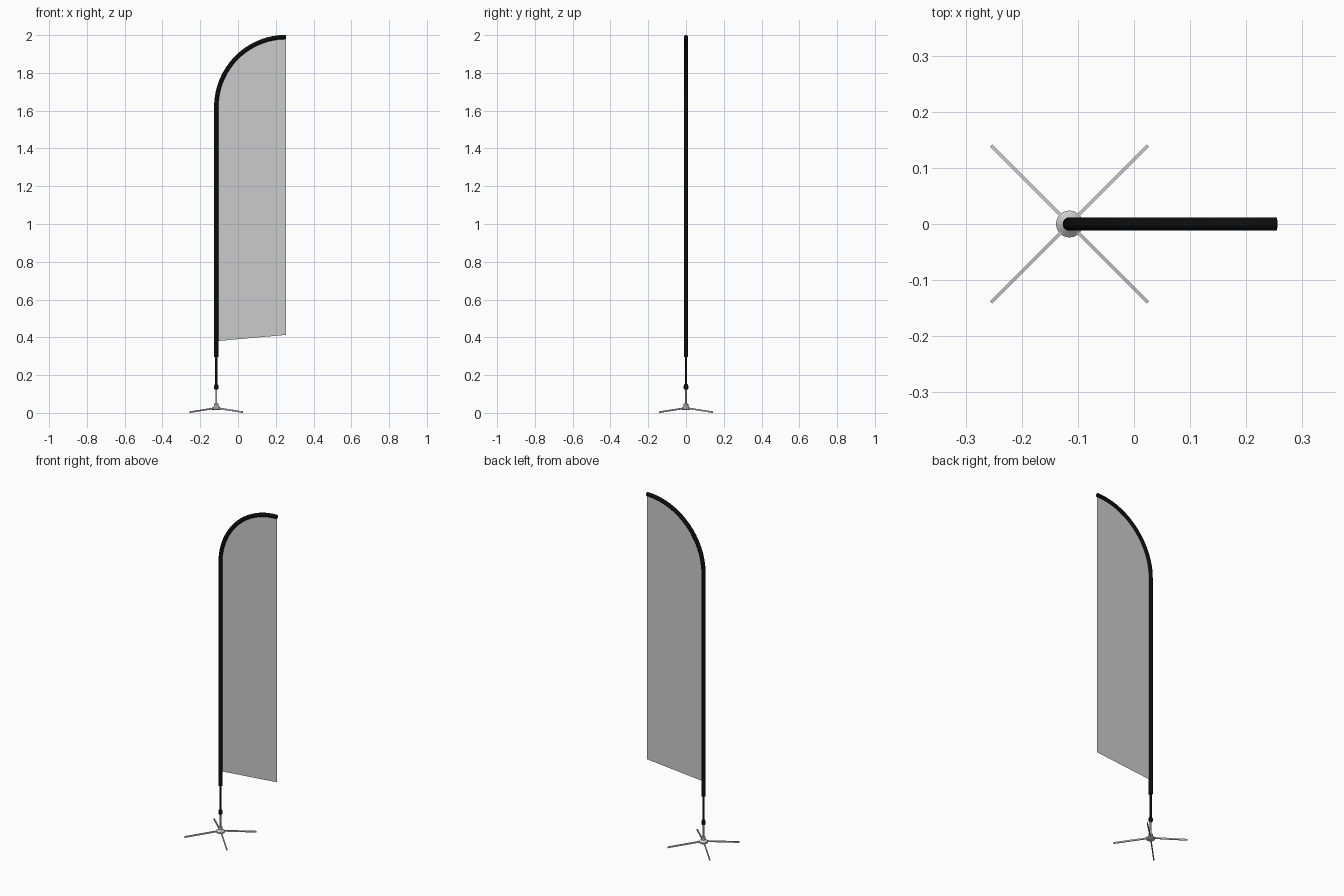
import bpy, bmesh, math
from mathutils import Vector

if "Cube" in bpy.data.objects:
    bpy.data.objects.remove(bpy.data.objects["Cube"])

PX = -0.115            # pole axis
END, BEND, R = 0.255, 1.62, 0.37

black = bpy.data.materials.new("black")
black.diffuse_color = (0.004, 0.004, 0.004, 1)
black.use_nodes = True
black.node_tree.nodes["Principled BSDF"].inputs["Base Color"].default_value = black.diffuse_color


def finish(ob, mat=None, smooth=True):
    if mat:
        ob.data.materials.append(mat)
    if smooth:
        bpy.ops.object.select_all(action='DESELECT')
        ob.select_set(True)
        bpy.context.view_layer.objects.active = ob
        bpy.ops.object.shade_smooth_by_angle(angle=math.radians(40))
    return ob


def new_object(name, bm):
    me = bpy.data.meshes.new(name)
    bm.to_mesh(me)
    bm.free()
    ob = bpy.data.objects.new(name, me)
    bpy.context.collection.objects.link(ob)
    return ob


def lathe(name, profile, mat=None, sides=24):
    """Turn (radius, z) points around the pole axis and cap both ends."""
    bm = bmesh.new()
    rings = [[bm.verts.new((PX + r * math.cos(2 * math.pi * i / sides),
                            r * math.sin(2 * math.pi * i / sides), z))
              for i in range(sides)] for r, z in profile]
    for a, b in zip(rings, rings[1:]):
        for i in range(sides):
            j = (i + 1) % sides
            bm.faces.new((a[i], a[j], b[j], b[i]))
    bm.faces.new(rings[0][::-1])
    bm.faces.new(rings[-1])
    return finish(new_object(name, bm), mat)


def tube(name, points, radius, mat=None, sides=16):
    """Sweep a circle along a path lying in the xz plane."""
    bm = bmesh.new()
    rings = []
    for k, p in enumerate(points):
        t = (points[min(k + 1, len(points) - 1)] - points[max(k - 1, 0)]).normalized()
        n = Vector((0, 1, 0)).cross(t)
        rings.append([bm.verts.new(p + radius * (math.cos(a) * n + math.sin(a) * Vector((0, 1, 0))))
                      for a in (2 * math.pi * i / sides for i in range(sides))])
    for a, b in zip(rings, rings[1:]):
        for i in range(sides):
            j = (i + 1) % sides
            bm.faces.new((a[i], a[j], b[j], b[i]))
    bm.faces.new(rings[0])
    bm.faces.new(rings[-1])
    bmesh.ops.recalc_face_normals(bm, faces=bm.faces)
    return finish(new_object(name, bm), mat)


# Curved pole sleeve: straight mast, then a quarter circle
arc = [Vector((END - R * math.cos(a), 0, BEND + R * math.sin(a)))
       for a in (math.pi / 2 * i / 24 for i in range(25))]
tube("pole_sleeve", [Vector((PX, 0, 0.295))] + arc, 0.0115, black)

# Flag cloth, a single flat sheet under the arc
bm = bmesh.new()
outline = [(PX, 0.38), (END, 0.413)] + [(p.x, p.z) for p in reversed(arc)]
bm.faces.new([bm.verts.new((x, 0, z)) for x, z in outline])
finish(new_object("flag_cloth", bm), smooth=False)

# Lower pole and its joint collar
lathe("lower_pole", [(0.0065, 0.14), (0.0065, 0.30)], black)
lathe("joint_collar", [(0.009, 0.124), (0.012, 0.130), (0.012, 0.143),
                       (0.009, 0.150), (0.0065, 0.152)], black)

# Ground stand: spindle and hub
lathe("spindle", [(0.005, 0.03), (0.005, 0.13)])
lathe("hub", [(0.018, 0.014), (0.024, 0.018), (0.024, 0.026), (0.014, 0.034),
              (0.012, 0.036), (0.012, 0.048), (0.009, 0.051)])

# Four sloping legs, flat bars
for i in range(4):
    bm = bmesh.new()
    bmesh.ops.create_cube(bm, size=1)
    for v in bm.verts:
        out = v.co.x > 0
        v.co = Vector((0.1975 if out else 0.01, v.co.y * 0.006,
                       (0.004 if out else 0.025) + v.co.z * 0.008))
    leg = finish(new_object(f"leg_{i + 1}", bm), smooth=False)
    leg.location.x = PX
    leg.rotation_euler.z = math.pi / 4 + i * math.pi / 2
